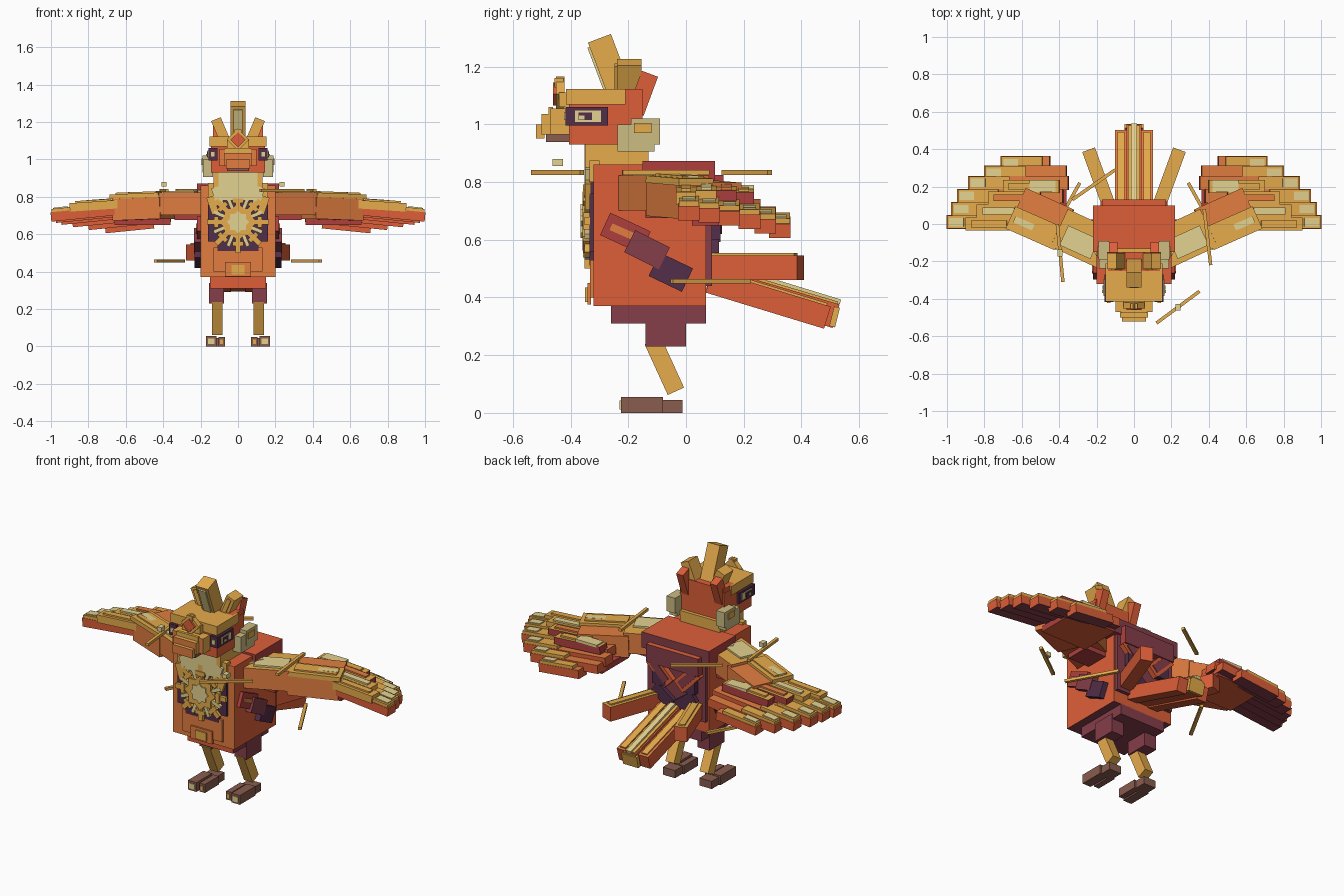
import bpy, bmesh, math
from mathutils import Vector, Matrix

if "Cube" in bpy.data.objects:
    bpy.data.objects.remove(bpy.data.objects["Cube"])

def lin(c):
    c /= 255
    return c / 12.92 if c <= 0.04045 else ((c + 0.055) / 1.055) ** 2.4

MATS = {}
for n, rgb in {"flame": (222, 95, 57), "orange": (226, 126, 64), "gold": (230, 171, 76),
               "cream": (228, 210, 144), "khaki": (204, 188, 130), "crimson": (174, 64, 62),
               "plum": (134, 62, 74), "dark_plum": (82, 46, 72),
               "foot_brown": (136, 92, 78)}.items():
    MATS[n] = bpy.data.materials.new(n)
    MATS[n].diffuse_color = (*[lin(c) for c in rgb], 1)

SIDES = {"front": (0, -1, 0), "back": (0, 1, 0), "top": (0, 0, 1), "bottom": (0, 0, -1),
         "end": (1, 0, 0)}

def build(name, mtx, size, mat, faces):
    """Box with optional face colours chosen by local direction."""
    bm = bmesh.new()
    bmesh.ops.create_cube(bm, size=1, matrix=Matrix.Diagonal((*size, 1)))
    bm.normal_update()
    slots = [mat] + list(faces.values())
    for f in bm.faces:
        for i, side in enumerate(faces):
            if f.normal.dot(Vector(SIDES[side])) > 0.9:
                f.material_index = i + 1
    me = bpy.data.meshes.new(name)
    bm.to_mesh(me)
    bm.free()
    for s in slots:
        me.materials.append(MATS[s])
    ob = bpy.data.objects.new(name, me)
    ob.matrix_world = mtx
    bpy.context.collection.objects.link(ob)

def box(name, x, y, z, mat, mirror=False, **faces):
    """Box from ranges along each axis."""
    for s in ((1, -1) if mirror else (1,)):
        c = (s * (x[0] + x[1]) / 2, (y[0] + y[1]) / 2, (z[0] + z[1]) / 2)
        build(name, Matrix.Translation(c), (x[1] - x[0], y[1] - y[0], z[1] - z[0]), mat, faces)

def bar(name, p, q, w, t, mat, mirror=False, plate=None, side=1, inset=0.02, **faces):
    """Box along p-q, w across and t thick; plate adds a thin inset panel."""
    for s in ((1, -1) if mirror else (1,)):
        a, b = Vector((p[0] * s, *p[1:])), Vector((q[0] * s, *q[1:]))
        d = (b - a).normalized()
        yv = Vector((0, 0, 1)).cross(d)
        yv = yv.normalized() if yv.length > 0.01 else Vector((0, 1, 0))
        zv = d.cross(yv)
        rot = Matrix((d, yv, zv)).transposed().to_4x4()
        mid, ln = (a + b) / 2, (b - a).length
        build(name, Matrix.Translation(mid) @ rot, (ln, w, t), mat, faces)
        if plate:
            build(name + "_plate", Matrix.Translation(mid + zv * side * (t / 2 + 0.004)) @ rot,
                  (ln - 2 * inset, w - 2 * inset, 0.008), plate, {})

# Body, shoulders and hips
box("body", (-.2, .2), (-.32, .07), (.37, .86), "flame", front="orange", bottom="plum")
box("shoulder_mantle", (-.22, .22), (-.15, .10), (.78, .872), "crimson", top="flame", back="plum")
box("mantle_step", (-.17, .17), (.09, .13), (.72, .825), "crimson", back="plum", top="flame")
box("back_panel", (-.19, .19), (.065, .09), (.44, .80), "plum")
box("back_knob", (.05, .14), (.09, .12), (.60, .67), "dark_plum", True)
bar("back_chevron", (.03, .10, .62), (.15, .10, .74), .04, .08, "flame", True)
bar("chevron_inlay", (.045, .121, .635), (.135, .121, .725), .008, .045, "plum", True)
bar("lower_chevron", (.02, .10, .50), (.13, .10, .58), .03, .07, "dark_plum", True)
box("hips", (-.15, .15), (-.26, .07), (.31, .375), "plum", front="flame")
box("thigh", (.075, .155), (-.14, 0), (.23, .34), "plum", True)

# Legs and feet
bar("shin", (.112, -.115, .25), (.112, -.035, .075), .056, .062, "gold", True)
for x0, x1, y0, z1, tip in ((.07, .105, -.21, .05, "gold"), (.115, .17, -.225, .055, "cream")):
    box("toe", (x0, x1), (y0, -.08), (0, z1), "foot_brown", True)
    box("claw_tip", (x0 + .01, x1 - .01), (y0 - .005, y0), (.012, z1 - .012), tip, True)
box("heel", (.08, .16), (-.1, -.012), (0, .045), "foot_brown", True)

# Chest panels and collar
box("chest_backing", (-.16, .16), (-.335, -.315), (.56, .76), "dark_plum")
box("chest_backing_tall", (-.11, .11), (-.335, -.315), (.51, .82), "dark_plum")
box("belly_panel", (-.13, .13), (-.333, -.315), (.40, .53), "orange")
box("belly_badge", (-.07, .07), (-.342, -.33), (.375, .45), "orange")
box("belly_badge_inlay", (-.035, .035), (-.35, -.34), (.385, .435), "gold")
box("collar", (-.16, .16), (-.335, -.30), (.80, .875), "gold")
box("bib", (-.105, .105), (-.352, -.32), (.78, .93), "cream")
for x, z, m in ((.125, .80, "cream"), (.15, .75, "gold")):
    bar("collar_feather", (x, -.34, z + .05), (x - .03, -.34, z - .04), .02, .04, m, True)

# Chest sun: rays, broken ring and layered core
N = 16
for i in range(N):
    a = 2 * math.pi * i / N
    even = i % 2 == 0
    r = .165 if even else .14
    ca, sa = math.cos(a), math.sin(a)
    bar("sun_ray", (.05 * ca, -.342, .665 + .05 * sa), (r * ca, -.342, .665 + r * sa),
        .02, .028 if even else .02, "gold" if even else "cream")
    if even:
        bar("sun_ring", (.115 * ca - .03 * sa, -.346, .665 + .115 * sa + .03 * ca),
            (.115 * ca + .03 * sa, -.346, .665 + .115 * sa - .03 * ca), .022, .024, "gold")
        bar("sun_ray_inlay", (.05 * ca, -.353, .665 + .05 * sa),
            (.085 * ca, -.353, .665 + .085 * sa), .01, .016, "cream")
for i in range(2):
    a = i * math.pi / 4
    u = Vector((math.cos(a), 0, math.sin(a)))
    c = Vector((0, -.35, .665))
    bar("sun_disc", c - u * .072, c + u * .072, .018, .144, "gold")
    c.y = -.354
    bar("sun_core", c - u * .042, c + u * .042, .022, .084, "cream")

# Side sash plates
bar("sash_front", (.205, -.28, .655), (.205, -.14, .59), .03, .085, "crimson", True)
bar("sash_gem", (.22, -.26, .645), (.22, -.18, .61), .01, .025, "orange", True)
bar("sash_middle", (.21, -.195, .595), (.21, -.075, .535), .05, .085, "plum", True)
bar("sash_rear", (.21, -.11, .515), (.21, .005, .46), .045, .09, "dark_plum", True)

# Neck and head
box("neck", (-.13, .13), (-.35, -.13), (.85, .935), "gold")
box("head", (-.145, .145), (-.405, -.15), (.93, 1.10), "flame")
box("head_cap", (-.14, .14), (-.25, -.15), (1.08, 1.122), "flame")
box("brow", (-.152, .152), (-.415, -.21), (1.068, 1.122), "gold")
box("cheek_tuft", (.135, .19), (-.19, -.09), (.93, 1.02), "khaki", True)
box("cheek_tuft_front", (.135, .186), (-.238, -.11), (.905, 1.0), "khaki", True)
box("cheek_inlay", (.19, .196), (-.18, -.12), (.97, 1.005), "gold", True)
box("eye_socket", (.11, .158), (-.418, -.27), (.995, 1.06), "dark_plum", True)
box("eye", (.158, .163), (-.385, -.295), (1.008, 1.047), "cream", True)
box("pupil", (.163, .167), (-.372, -.325), (1.014, 1.041), "dark_plum", True)
box("eye_glint", (.167, .170), (-.37, -.352), (1.017, 1.03), "cream", True)
box("eye_front", (.125, .145), (-.423, -.418), (1.015, 1.04), "cream", True)

# Beak
box("beak_base", (-.10, .10), (-.47, -.40), (.965, 1.055), "gold", front="orange")
box("beak_bridge", (-.07, .07), (-.476, -.46), (1.03, 1.06), "gold")
box("beak_middle", (-.075, .075), (-.50, -.46), (.965, 1.035), "gold", front="orange")
box("beak_tip", (-.065, .065), (-.52, -.49), (.95, 1.0), "gold", front="orange")
box("lower_beak", (-.06, .06), (-.485, -.40), (.938, .968), "foot_brown")

# Forehead jewel and crest
box("brow_band", (-.06, .06), (-.44, -.40), (1.06, 1.11), "gold")
bar("jewel_frame", (-.03, -.436, 1.075), (.03, -.436, 1.135), .03, .085, "gold")
bar("jewel", (-.02, -.455, 1.085), (.02, -.455, 1.125), .012, .056, "flame")
box("jewel_finial", (-.018, .018), (-.455, -.425), (1.12, 1.16), "gold")
bar("centre_crest", (0, -.225, 1.10), (0, -.30, 1.298), .08, .085, "gold",
    plate="cream", side=-1, inset=.016)
bar("side_crest", (.065, -.197, 1.09), (.118, -.197, 1.215), .085, .055, "gold", True)
bar("side_crest_inlay", (.072, -.243, 1.11), (.112, -.243, 1.205), .008, .025, "gold", True)
bar("rear_crest", (.11, -.175, 1.04), (.11, -.125, 1.175), .045, .06, "flame", True)

# Tail: centre fan and two side feathers
bar("tail_side", (.07, .08, .455), (.07, .49, .33), .065, .08, "flame", True,
    plate="gold", inset=.014, top="orange")
bar("tail_centre", (0, .08, .465), (0, .52, .335), .08, .085, "flame",
    plate="gold", inset=.008, end="gold")
bar("tail_quill", (0, .12, .512), (0, .535, .385), .03, .016, "cream")
bar("tail_tip", (0, .505, .335), (0, .525, .33), .10, .07, "gold")
bar("fan_feather", (.12, .06, .503), (.243, .397, .503), .072, .085, "flame", True,
    plate="gold", inset=.018, top="gold")

# Wing arm: two joints sweeping outwards
bar("upper_arm", (.14, -.14, .762), (.40, -.02, .762), .22, .12, "orange", True,
    top="gold", bottom="flame")
bar("upper_arm_plate", (.21, -.135, .826), (.375, -.06, .826), .115, .012, "cream", True)
bar("forearm", (.37, -.03, .745), (.625, .085, .735), .235, .125, "orange", True,
    bottom="flame")
bar("forearm_guard", (.40, -.08, .81), (.66, .035, .80), .13, .025, "gold", True,
    plate="gold", inset=.025)
bar("guard_quill", (.50, -.035, .819), (.64, .025, .816), .035, .014, "cream", True)
bar("shoulder_pad", (.165, -.19, .825), (.215, -.09, .825), .05, .02, "cream", True)
box("wing_membrane", (.36, .66), (.02, .27), (.65, .685), "crimson", True, bottom="flame")
box("inner_covert", (.19, .34), (-.14, .0), (.675, .72), "crimson", True)

# Flight feathers: inner x, tip x, y and top height step towards the back
FEATHERS = [(.50, 1.0, .01, .722), (.44, .975, .08, .715), (.38, .945, .15, .705),
            (.35, .885, .22, .692), (.36, .80, .275, .677), (.45, .71, .325, .66)]
for x0, x1, y, z in FEATHERS:
    zc = z - .03
    rise = (x1 - x0) * .10
    bar("flight_feather", (x0, y, zc + rise), (x1, y, zc), .075, .05, "flame", True,
        top="orange", bottom="plum")
    xm = x1 - .22
    bar("feather_blade", (xm, y, z + .022), (x1 - .004, y, z), .07, .026, "gold", True)
    bar("feather_tip", (x1 - .09, y, z + .022), (x1 - .012, y, z + .013), .045, .012, "cream", True)

# Covert feathers layered above
for x0, x1, y, z, inlay in [(.60, .90, .0, .763, "gold"), (.56, .84, .07, .768, "cream"),
                            (.50, .78, .14, .768, "orange"), (.40, .70, .20, .762, "gold")]:
    bar("covert_feather", (x0, y, z), (x1, y, z - .02), .07, .045,
        "gold" if y < .1 else "crimson", True, top="gold")
    bar("covert_inlay", (x0 + .08, y, z + .018), (x1 - .03, y, z + .006), .036, .016, inlay, True)
box("covert_patch", (.42, .56), (.17, .235), (.775, .79), "cream", True)

# Floating rods circling the body, two with beads above
for p, q, bead in (((.12, -.53), (.35, -.36), True), ((-.33, .13), (-.10, .29), False),
                   ((.375, .08), (.41, -.22), False), ((-.41, 0), (-.38, -.31), True)):
    bar("upper_rod", (*p, .833), (*q, .833), .018, .016, "gold")
    mx, my = (p[0] + q[0]) / 2, (p[1] + q[1]) / 2
    if bead:
        box("rod_bead", (mx - .014, mx + .014), (my - .018, my + .018), (.855, .88), "cream")
bar("lower_rod", (.44, -.05, .456), (.29, .22, .456), .018, .016, "gold", True)

for m in bpy.data.materials:
    if m.users and not m.is_grease_pencil:
        m.use_nodes = True
        m.node_tree.nodes["Principled BSDF"].inputs["Base Color"].default_value = m.diffuse_color
